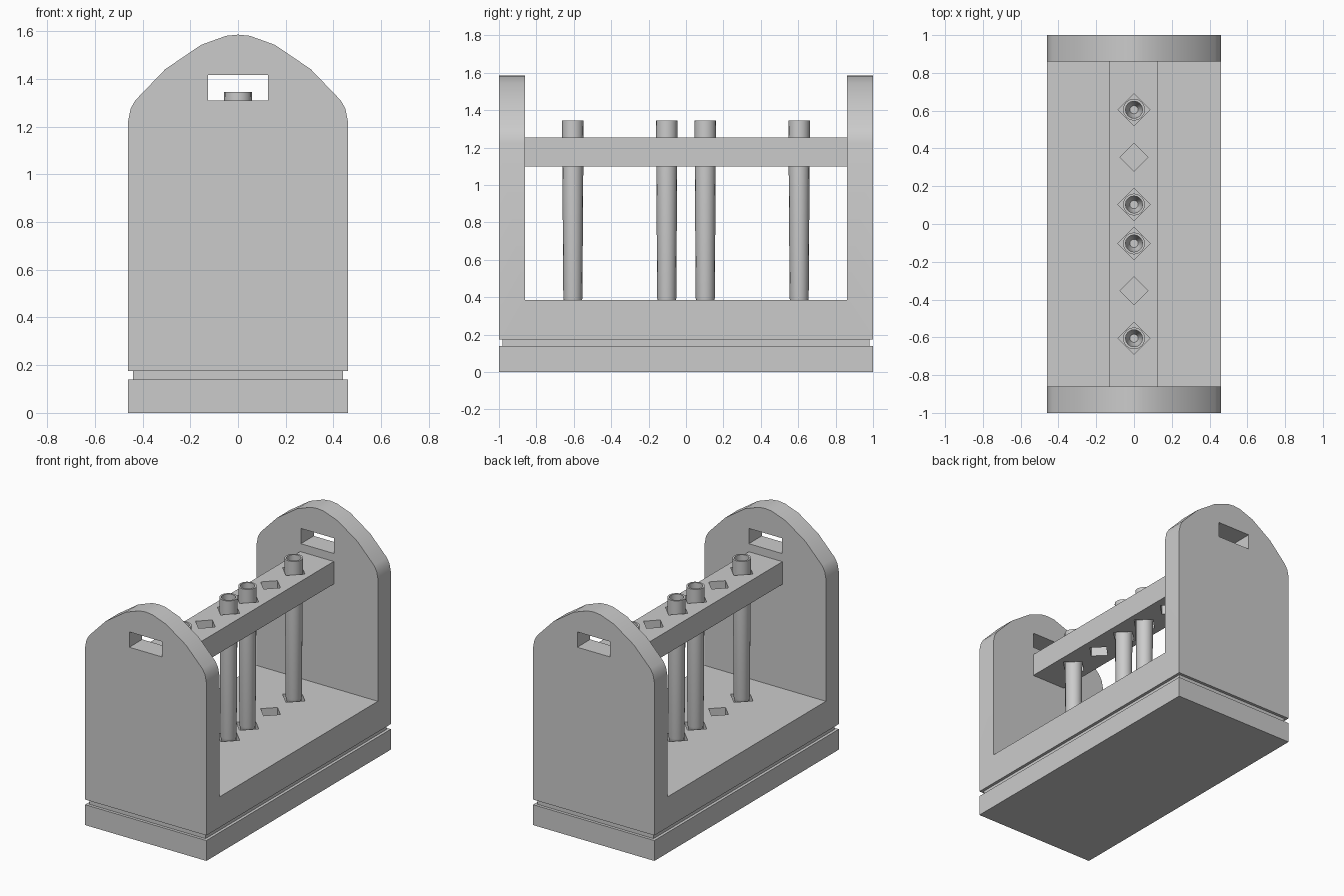
import bpy, bmesh
from math import cos, sin, pi
from mathutils import Vector

if "Cube" in bpy.data.objects:
    bpy.data.objects.remove(bpy.data.objects["Cube"])


def finish(name, bm):
    bmesh.ops.recalc_face_normals(bm, faces=bm.faces[:])
    me = bpy.data.meshes.new(name)
    bm.to_mesh(me)
    bm.free()
    ob = bpy.data.objects.new(name, me)
    bpy.context.collection.objects.link(ob)
    return ob


def add_prism(bm, points, sweep):
    face = bm.faces.new([bm.verts.new(p) for p in points])
    ext = bmesh.ops.extrude_face_region(bm, geom=[face])
    moved = [g for g in ext['geom'] if isinstance(g, bmesh.types.BMVert)]
    bmesh.ops.translate(bm, vec=Vector(sweep), verts=moved)


def prism(name, points, sweep):
    bm = bmesh.new()
    add_prism(bm, points, sweep)
    return finish(name, bm)


def box(name, x0, x1, y0, y1, z0, z1):
    return prism(name, [(x0, y0, z0), (x1, y0, z0), (x1, y1, z0), (x0, y1, z0)],
                 (0, 0, z1 - z0))


def boolean(ob, cutter, op):
    mod = ob.modifiers.new("cut", 'BOOLEAN')
    mod.operation, mod.solver, mod.object = op, 'EXACT', cutter
    cutter.hide_render = True
    bpy.context.view_layer.objects.active = ob
    bpy.ops.object.modifier_apply(modifier=mod.name)


def smooth(ob, angle):
    bpy.ops.object.select_all(action='DESELECT')
    ob.select_set(True)
    bpy.context.view_layer.objects.active = ob
    bpy.ops.object.shade_smooth_by_angle(angle=angle)


def mirrored(half):
    return half + [(-a, b) for a, b in reversed(half) if a > 1e-6]


# Rack body: U-shaped side profile intersected with the arched front profile
side = mirrored([(1, 0), (1, .14), (.98, .14), (.98, .175), (1, .175),
                 (1, 1.65), (.86, 1.65), (.86, .385)])
arch = mirrored([(.46, 0), (.46, .14), (.44, .14), (.44, .175), (.46, .175),
                 (.46, 1.225), (.45, 1.275), (.43, 1.31), (.305, 1.44),
                 (.155, 1.542), (.05, 1.58), (0, 1.585)])
body = prism("rack_body", [(-.6, y, z) for y, z in side], (1.2, 0, 0))
arch_cutter = prism("arch_cutter", [(x, -1.1, z) for x, z in arch], (0, 2.2, 0))
boolean(body, arch_cutter, 'INTERSECT')

# Tube holder bar
bar = box("holder_bar", -.13, .125, -.86, .86, 1.1, 1.255)

# Diamond holes through the bar and into the floor
tube_ys = [-.605, -.103, .103, .605]
bm = bmesh.new()
for y, r in [(y, .085) for y in tube_ys] + [(-.353, .075), (.353, .075)]:
    add_prism(bm, [(r, y, .32), (0, y + r, .32), (-r, y, .32), (0, y - r, .32)],
              (0, 0, 1.0))
hole_cutter = finish("hole_cutter", bm)
boolean(bar, hole_cutter, 'DIFFERENCE')
boolean(body, hole_cutter, 'DIFFERENCE')

# Hand slots through both end walls
slot_cutter = box("slot_cutter", -.125, .125, -1.1, 1.1, 1.31, 1.415)
boolean(body, slot_cutter, 'DIFFERENCE')
for c in (arch_cutter, hole_cutter, slot_cutter):
    bpy.data.objects.remove(c)
smooth(body, pi / 7)

# Open tapered tubes with rounded bottoms
PROFILE = [(.022, .33), (.042, .35), (.051, .395), (.056, 1.1), (.058, 1.345),
           (.045, 1.345), (.041, .42), (.022, .375)]
SIDES = 16
for i, y in enumerate(tube_ys):
    bm = bmesh.new()
    rings = [[bm.verts.new((r * cos(2 * pi * k / SIDES),
                            y + r * sin(2 * pi * k / SIDES), z))
              for k in range(SIDES)] for r, z in PROFILE]
    for a, b in zip(rings, rings[1:]):
        for k in range(SIDES):
            n = (k + 1) % SIDES
            bm.faces.new((a[k], a[n], b[n], b[k]))
    bm.faces.new(rings[0])
    bm.faces.new(rings[-1])
    smooth(finish(f"tube_{i + 1}", bm), pi / 4)
